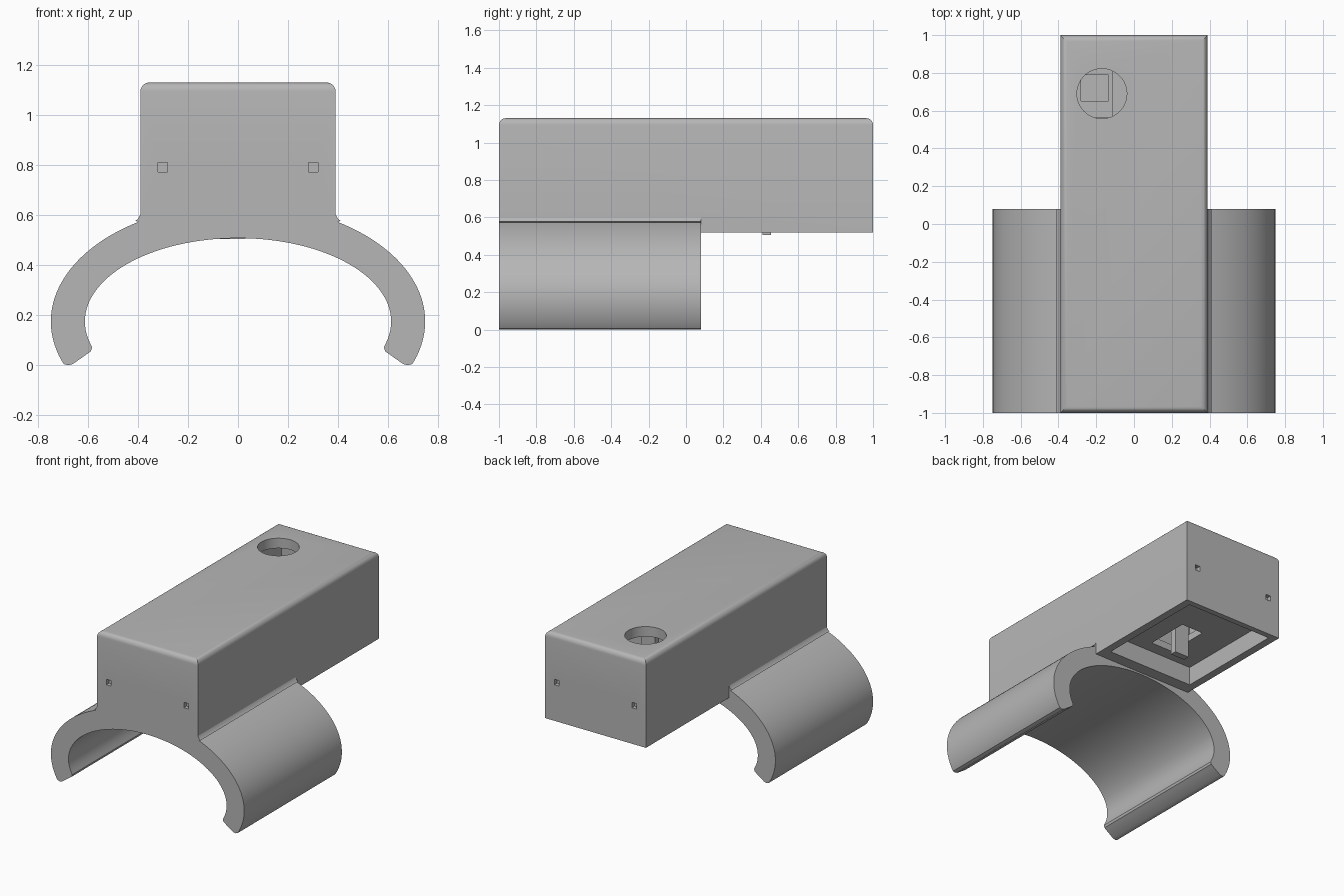
import bpy, bmesh, math

cube = bpy.data.objects.get("Cube")
if cube:
    bpy.data.objects.remove(cube, do_unlink=True)

grey = bpy.data.materials.new("plain_grey")
grey.use_nodes = True
grey.diffuse_color = (0.47, 0.47, 0.47, 1)
grey.node_tree.nodes["Principled BSDF"].inputs["Base Color"].default_value = (0.47, 0.47, 0.47, 1)


def finish(name, bm):
    bmesh.ops.recalc_face_normals(bm, faces=bm.faces)
    mesh = bpy.data.meshes.new(name)
    bm.to_mesh(mesh)
    bm.free()
    mesh.materials.append(grey)
    obj = bpy.data.objects.new(name, mesh)
    bpy.context.collection.objects.link(obj)
    return obj


def box(name, x, y, z, top_round=0):
    bm = bmesh.new()
    bmesh.ops.create_cube(bm, size=1)
    for v in bm.verts:
        v.co = [r[0] if c < 0 else r[1] for c, r in zip(v.co, (x, y, z))]
    if top_round:
        edges = [e for e in bm.edges if all(v.co.z > z[1] - 0.001 for v in e.verts)]
        bmesh.ops.bevel(bm, geom=edges, offset=top_round, segments=5, profile=0.5, affect='EDGES')
    return finish(name, bm)


def extrude(name, points, y0, y1):
    bm = bmesh.new()
    face = bm.faces.new([bm.verts.new((x, y0, z)) for x, z in points])
    new = bmesh.ops.extrude_face_region(bm, geom=[face])["geom"]
    bmesh.ops.translate(bm, verts=[g for g in new if isinstance(g, bmesh.types.BMVert)], vec=(0, y1 - y0, 0))
    return finish(name, bm)


def cylinder(name, x, y, z0, z1, radius):
    bm = bmesh.new()
    bmesh.ops.create_cone(bm, cap_ends=True, segments=64, radius1=radius, radius2=radius, depth=z1 - z0)
    bmesh.ops.translate(bm, verts=bm.verts, vec=(x, y, (z0 + z1) / 2))
    return finish(name, bm)


def boolean(target, tool, operation):
    mod = target.modifiers.new("boolean", 'BOOLEAN')
    mod.operation, mod.solver, mod.object = operation, 'EXACT', tool
    bpy.context.view_layer.objects.active = target
    bpy.ops.object.modifier_apply(modifier=mod.name)
    bpy.data.objects.remove(tool, do_unlink=True)


def arc(width, height, start, end, steps):
    angles = [start + (end - start) * i / steps for i in range(steps + 1)]
    return [(width * math.cos(a), 0.175 + height * math.sin(a)) for a in angles]


# Housing with rounded top edges
housing = box("housing", (-0.39, 0.39), (-1, 1), (0.52, 1.13), 0.035)

# Clip: an open elliptical band with rounded tips and fillets against the housing
outer = arc(0.748, 0.47, -0.335, 1.01, 30)
fillet = [(0.41, 0.577), (0.398, 0.587), (0.39, 0.603)]
tip = [(0.583, 0.072), (0.588, 0.056), (0.603, 0.045), (0.66, 0.005), (0.68, 0), (0.696, 0.005)]
inner = arc(0.612, 0.333, math.pi / 2, -0.26, 36)
right_half = inner + tip + outer + fillet
left_half = [(-x, z) for x, z in reversed(right_half[1:])]
clip = extrude("clip", right_half + left_half, -1, 0.08)
boolean(housing, clip, 'UNION')

# Bottom recess, inner chamber, passage between them, round top opening
boolean(housing, box("recess", (-0.335, 0.335), (0.164, 0.96), (0.4, 0.65)), 'DIFFERENCE')
boolean(housing, box("chamber", (-0.335, 0.335), (0.164, 0.96), (0.7, 1.06)), 'DIFFERENCE')
boolean(housing, box("passage", (-0.11, 0.06), (0.25, 0.56), (0.6, 0.75)), 'DIFFERENCE')
boolean(housing, cylinder("top_opening", -0.17, 0.69, 1.0, 1.2, 0.132), 'DIFFERENCE')

# Small square sockets at both ends
for x in (-0.3, 0.3):
    for y in (-1, 1):
        socket = box("socket", (x - 0.019, x + 0.019), (y - 0.03, y + 0.03), (0.772, 0.81))
        boolean(housing, socket, 'DIFFERENCE')

# Raised seat with a square well under the round opening
seat = box("inner_seat", (-0.335, -0.11), (0.565, 0.96), (0.69, 0.85))
boolean(seat, box("well", (-0.28, -0.135), (0.65, 0.79), (0.72, 0.9)), 'DIFFERENCE')

# Post hanging through the passage
post = box("inner_post", (-0.08, 0.03), (0.41, 0.455), (0.505, 1.07))

housing.name = "clip_housing"
bpy.ops.object.select_all(action='DESELECT')
housing.select_set(True)
bpy.context.view_layer.objects.active = housing
bpy.ops.object.shade_smooth_by_angle(angle=math.radians(25))
